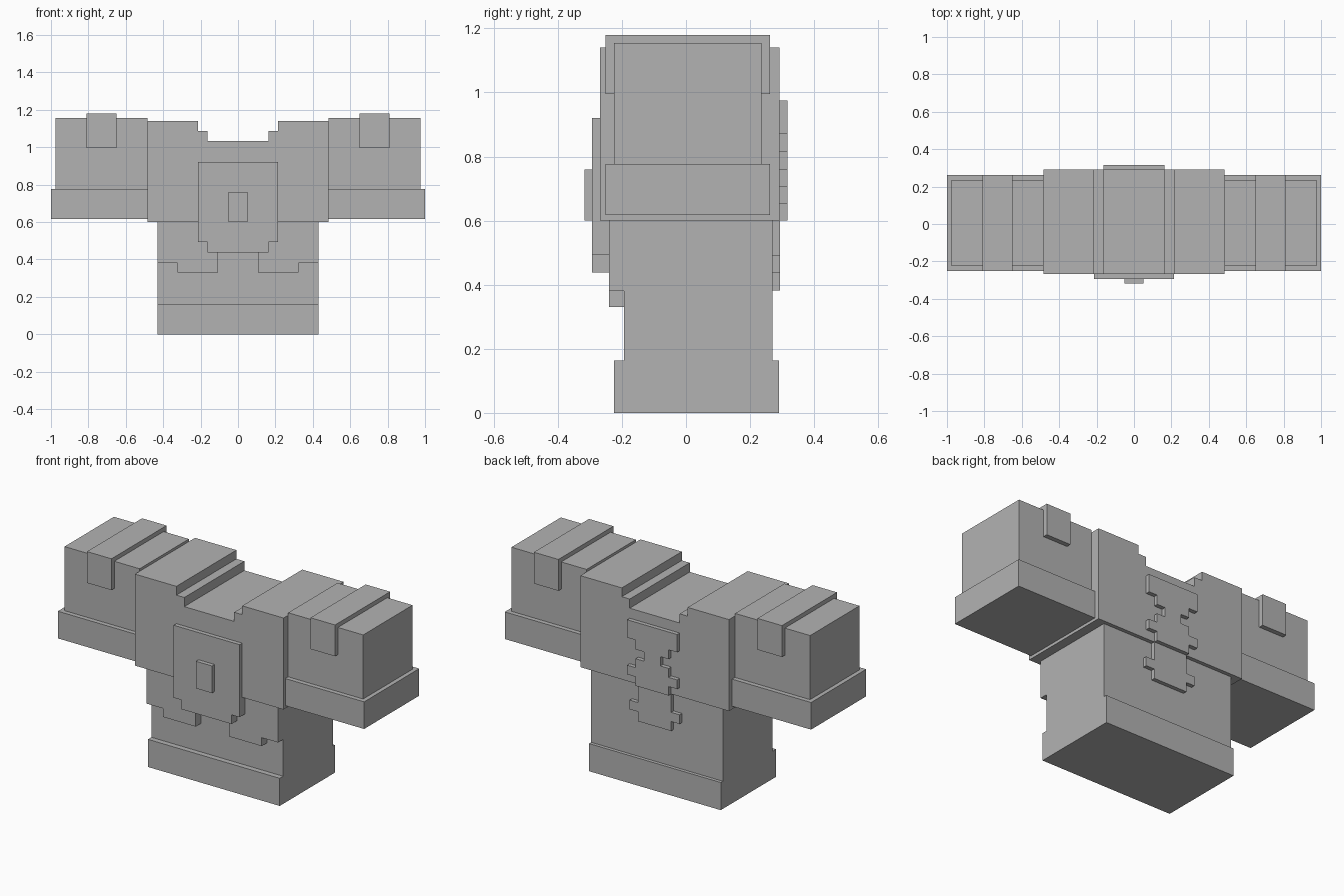
import bpy
import bmesh

cube = bpy.data.objects.get("Cube")
if cube:
    bpy.data.objects.remove(cube, do_unlink=True)

grey = bpy.data.materials.new("plain_grey")
grey.use_nodes = True
colour = (0.45, 0.45, 0.45, 1)
grey.diffuse_color = colour
grey.node_tree.nodes["Principled BSDF"].inputs["Base Color"].default_value = colour


def prism(name, outline, front, back):
    """Extrude an x-z outline from y = front to y = back."""
    bm = bmesh.new()
    face = bm.faces.new([bm.verts.new((x, front, z)) for x, z in outline])
    moved = bmesh.ops.extrude_face_region(bm, geom=[face])["geom"]
    verts = [v for v in moved if isinstance(v, bmesh.types.BMVert)]
    bmesh.ops.translate(bm, verts=verts, vec=(0, back - front, 0))
    bmesh.ops.recalc_face_normals(bm, faces=bm.faces)
    mesh = bpy.data.meshes.new(name)
    bm.to_mesh(mesh)
    bm.free()
    mesh.materials.append(grey)
    obj = bpy.data.objects.new(name, mesh)
    bpy.context.collection.objects.link(obj)
    return obj


def mirrored(name, half, front, back):
    """Prism symmetric about x = 0, from its right-hand outline, bottom to top."""
    return prism(name, half + [(-x, z) for x, z in reversed(half)], front, back)


def block(name, x0, x1, front, back, z0, z1):
    return prism(name, [(x0, z0), (x1, z0), (x1, z1), (x0, z1)], front, back)


def stack(name, rows, top, front, back):
    """Symmetric stepped outline from (half width, lower edge) rows, bottom to top."""
    half = []
    for i, (width, low) in enumerate(rows):
        high = rows[i + 1][1] if i + 1 < len(rows) else top
        half += [(width, low), (width, high)]
    return mirrored(name, half, front, back)


# Torso
block("hem", -0.43, 0.43, -0.225, 0.29, 0, 0.163)
block("waist", -0.43, 0.43, -0.193, 0.27, 0.163, 0.6)
mirrored("chest", [(0.485, 0.6), (0.485, 1.14), (0.215, 1.14), (0.215, 1.088),
                   (0.163, 1.088), (0.163, 1.034)], -0.268, 0.292)

# Stepped skirt plate over the belly
mirrored("belly_plate", [(0.108, 0.44), (0.108, 0.33), (0.323, 0.33), (0.323, 0.38),
                         (0.43, 0.38), (0.43, 0.6)], -0.24, -0.193)

# Breastplate and its centre stone
stack("breastplate", [(0.163, 0.438), (0.215, 0.492)], 0.92, -0.293, -0.24)
block("centre_stone", -0.052, 0.052, -0.317, -0.293, 0.6, 0.76)

# Stepped spine ornament on the back
wide, mid, thin = 0.163, 0.108, 0.054
stack("lower_spine", [(mid, 0.382), (wide, 0.438), (mid, 0.492)], 0.6, 0.27, 0.293)
stack("upper_spine", [(mid, 0.6), (wide, 0.653), (mid, 0.707), (thin, 0.76),
                      (mid, 0.815), (wide, 0.87)], 0.975, 0.292, 0.316)

# Sleeves
for side, s in (("left", 1), ("right", -1)):
    block(side + "_sleeve", s * 0.485, s * 0.975, -0.225, 0.235, 0.775, 1.155)
    block(side + "_cuff", s * 0.485, s, -0.252, 0.262, 0.617, 0.777)
    block(side + "_shoulder_strap", s * 0.65, s * 0.81, -0.252, 0.262, 0.995, 1.18)
